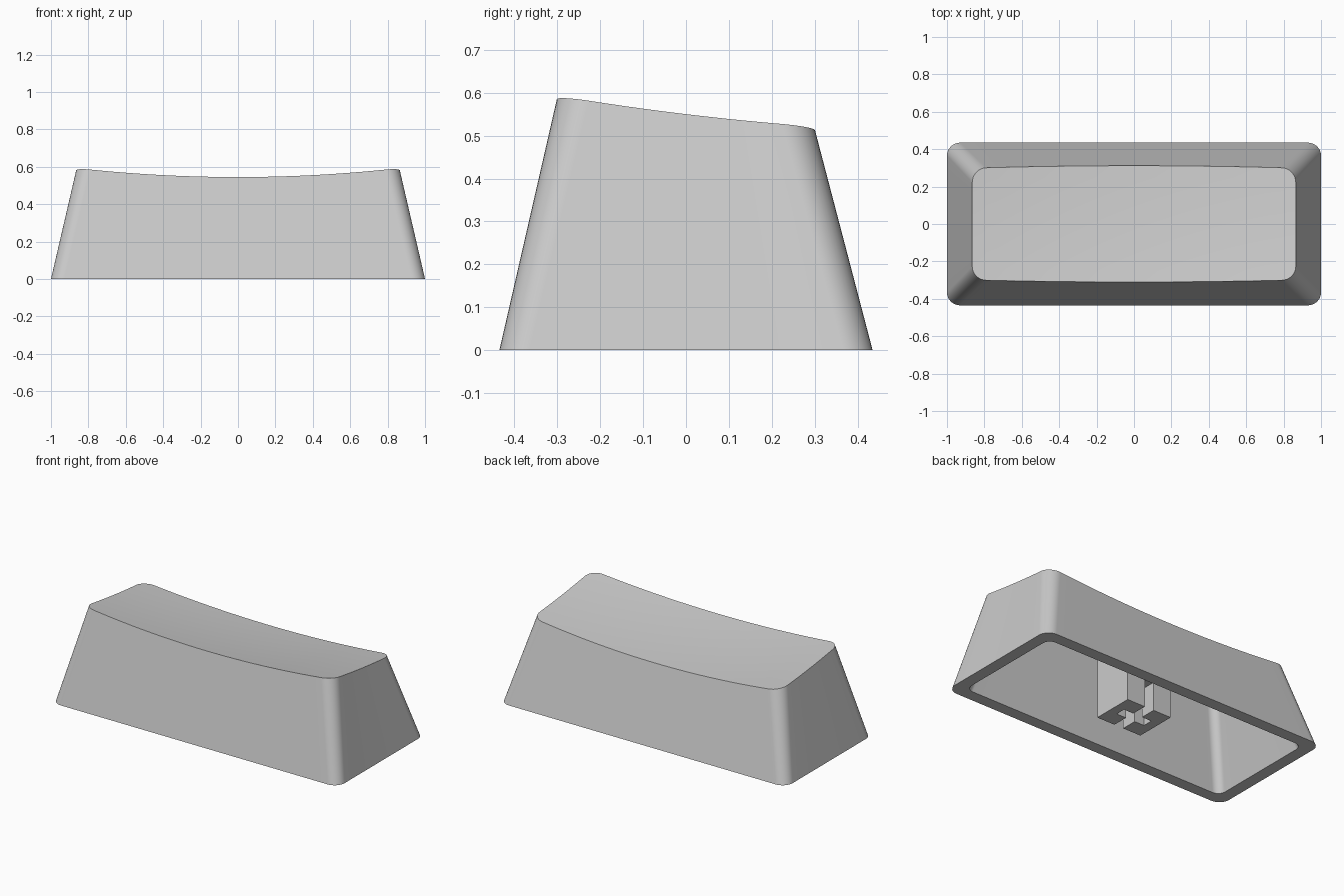
import bpy
import bmesh
from math import sin, cos, pi, radians

cube = bpy.data.objects.get("Cube")
if cube:
    bpy.data.objects.remove(cube)

# One plain grey plastic
plastic = bpy.data.materials.new("grey_plastic")
plastic.use_nodes = True
GREY = (0.6, 0.6, 0.6, 1)
plastic.diffuse_color = GREY
plastic.node_tree.nodes["Principled BSDF"].inputs["Base Color"].default_value = GREY

HALF_X, HALF_Y = 1.0, 0.435          # footprint
TOP_X = 0.865                        # half width of the dished top
FRONT_SLOPE, BACK_SLOPE = 0.229, 0.262
WALL, ROOF = 0.075, 0.07             # wall and roof thickness
ARC, SPAN, ROWS = 8, 24, 10          # corner, length and depth divisions


def dish(x, y):
    """Height of the tilted, dished top surface."""
    return 0.55 - 0.12 * y + 0.08 * y * y + 0.05 * ((x / TOP_X) ** 2 - 1)


def columns(half_x, radius):
    """Rounded rectangle as (x, corner cut-back in y) pairs, left to right."""
    right = []
    for i in range(ARC + 1):
        a = pi / 2 * (1 - i / ARC)
        right.append((half_x - radius + radius * cos(a), radius * (1 - sin(a))))
    left = [(-x, cut) for x, cut in reversed(right)]
    inner = half_x - radius
    middle = [(inner * (2 * i / SPAN - 1), 0) for i in range(1, SPAN)]
    return left + middle + right


def add_shell(bm, inset, drop, low_radius, top_radius):
    """Build dished top and sloping walls; return the bottom ring."""
    grid = []
    for x, cut in columns(TOP_X - inset, top_radius):
        ends = []
        for side, slope in ((-1, FRONT_SLOPE), (1, BACK_SLOPE)):
            y = side * 0.3
            for _ in range(6):
                z = dish(x, y) - drop
                y = side * (HALF_Y - inset - cut - slope * z)
            ends.append(y)
        col = []
        for j in range(ROWS + 1):
            y = ends[0] + (ends[1] - ends[0]) * j / ROWS
            col.append(bm.verts.new((x, y, dish(x, y) - drop)))
        grid.append(col)
    low = columns(HALF_X - inset, low_radius)

    for a, b in zip(grid, grid[1:]):
        for j in range(ROWS):
            bm.faces.new((a[j], b[j], b[j + 1], a[j + 1]))

    # Walk the border and make the matching ring on the ground
    last = len(grid) - 1
    border = [(i, 0) for i in range(last)]
    border += [(last, j) for j in range(ROWS)]
    border += [(i, ROWS) for i in range(last, 0, -1)]
    border += [(0, j) for j in range(ROWS, 0, -1)]
    top = [grid[i][j] for i, j in border]
    ring = []
    for i, j in border:
        x, cut = low[i]
        y = (HALF_Y - inset - cut) * (2 * j / ROWS - 1)
        ring.append(bm.verts.new((x, y, 0)))
    bridge(bm, top, ring)
    return ring


def bridge(bm, a, b):
    for i in range(len(a)):
        k = (i + 1) % len(a)
        bm.faces.new((a[i], a[k], b[k], b[i]))


def finish(bm, name):
    bmesh.ops.recalc_face_normals(bm, faces=bm.faces[:])
    mesh = bpy.data.meshes.new(name)
    bm.to_mesh(mesh)
    bm.free()
    mesh.materials.append(plastic)
    obj = bpy.data.objects.new(name, mesh)
    bpy.context.collection.objects.link(obj)
    return obj


def add_prism(bm, outline, z0, z1):
    low = [bm.verts.new((x, y, z0)) for x, y in outline]
    high = [bm.verts.new((x, y, z1)) for x, y in outline]
    bm.faces.new(low)
    bm.faces.new(high)
    bridge(bm, low, high)


# Hollow cap: outer shell, inner shell and flat bottom rim
bm = bmesh.new()
outer = add_shell(bm, 0, 0, 0.07, 0.075)
inner = add_shell(bm, WALL, ROOF, 0.05, 0.05)
bridge(bm, outer, inner)
cap = finish(bm, "cap_shell")
bpy.ops.object.select_all(action="DESELECT")
cap.select_set(True)
bpy.context.view_layer.objects.active = cap
bpy.ops.object.shade_smooth_by_angle(angle=radians(30))
weighted = cap.modifiers.new("even_shading", "WEIGHTED_NORMAL")
weighted.keep_sharp = True

# Stem: solid block above, two notched halves forming the cross socket below
STEM_X, STEM_Y, SLOT, REACH, DEPTH = 0.157, 0.132, 0.032, 0.1, 0.18
bm = bmesh.new()
add_prism(bm, [(-STEM_X, -STEM_Y), (STEM_X, -STEM_Y),
               (STEM_X, STEM_Y), (-STEM_X, STEM_Y)], DEPTH, 0.46)
half = [(SLOT, -STEM_Y), (STEM_X, -STEM_Y), (STEM_X, STEM_Y), (SLOT, STEM_Y),
        (SLOT, SLOT), (REACH, SLOT), (REACH, -SLOT), (SLOT, -SLOT)]
for side in (-1, 1):
    add_prism(bm, [(side * x, y) for x, y in half], 0, DEPTH)
finish(bm, "stem")
